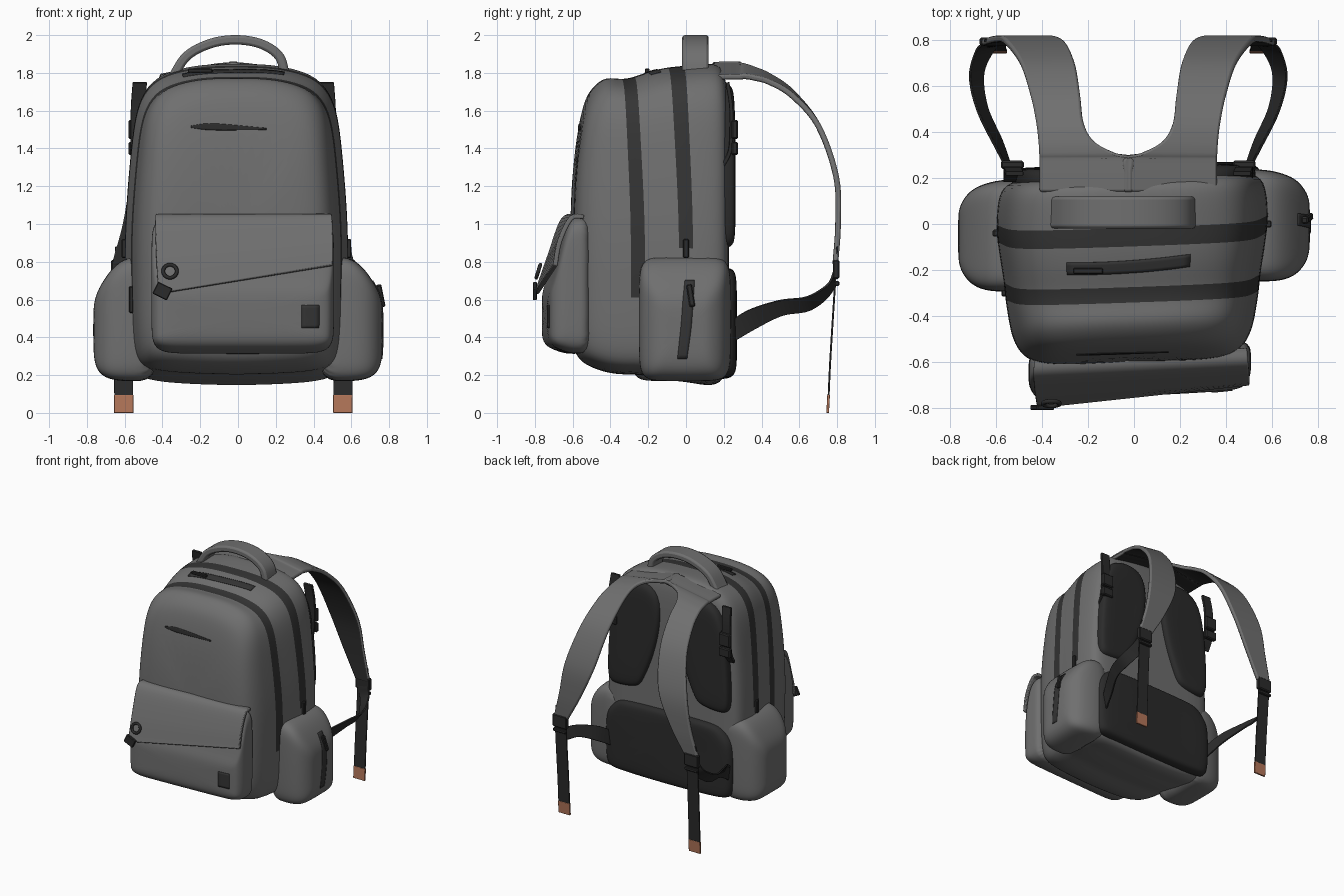
import bpy, bmesh, math
from mathutils import Vector

old = bpy.data.objects.get("Cube")
if old:
    bpy.data.objects.remove(old, do_unlink=True)


def material(name, r, g, b):
    m = bpy.data.materials.new(name)
    m.use_nodes = True
    m.diffuse_color = (r, g, b, 1)
    m.node_tree.nodes["Principled BSDF"].inputs["Base Color"].default_value = (r, g, b, 1)
    return m


GREY = material("grey fabric", .16, .16, .16)
ZIP = material("charcoal zip", .034, .034, .034)
BLACK = material("black webbing", .024, .024, .024)
COPPER = material("copper tip", .45, .18, .10)
OX = -.025  # the harness sits slightly off centre


def finish(name, bm, mats, angle=None):
    bmesh.ops.recalc_face_normals(bm, faces=bm.faces)
    me = bpy.data.meshes.new(name)
    bm.to_mesh(me)
    bm.free()
    for m in mats:
        me.materials.append(m)
    me.shade_smooth()
    if angle:
        me.set_sharp_from_angle(angle=math.radians(angle))
    ob = bpy.data.objects.new(name, me)
    bpy.context.collection.objects.link(ob)
    return ob


def loft(name, rings, mats, rule=None):
    """Skin closed rings, cap both ends and smooth by subdivision."""
    bm = bmesh.new()
    vs = [[bm.verts.new(p) for p in ring] for ring in rings]
    n = len(rings[0])
    for i in range(len(vs) - 1):
        for j in range(n):
            k = (j + 1) % n
            f = bm.faces.new((vs[i][j], vs[i][k], vs[i + 1][k], vs[i + 1][j]))
            if rule:
                f.material_index = rule(i, f.calc_center_median())
    bm.faces.new(vs[0])
    bm.faces.new(vs[-1])
    ob = finish(name, bm, mats)
    ob.modifiers.new("smooth", 'SUBSURF').levels = 2
    ob.modifiers["smooth"].render_levels = 2
    return ob


def spline(rows, steps=6):
    """Catmull-Rom through rows of centre + half-width vector."""
    rows = [Vector(r) for r in rows]
    pts = [rows[0] * 2 - rows[1]] + rows + [rows[-1] * 2 - rows[-2]]
    out = []
    for a, b, c, d in zip(pts, pts[1:], pts[2:], pts[3:]):
        for s in range(steps):
            t = s / steps
            out.append((b * 2 + (c - a) * t + (a * 2 - b * 5 + c * 4 - d) * t * t
                        + (b * 3 - a - c * 3 + d) * t ** 3) / 2)
    return [(Vector(r[:3]), Vector(r[3:])) for r in out + [rows[-1]]]


def ribbon(name, rows, thick, mats, bevel=.006):
    """Flat band along a path; a second material goes on its inner side."""
    path = spline(rows)
    bm = bmesh.new()
    rings = []
    for i, (c, h) in enumerate(path):
        t = path[min(i + 1, len(path) - 1)][0] - path[max(i - 1, 0)][0]
        n = t.cross(h).normalized() * thick / 2
        rings.append([bm.verts.new(p) for p in (c - h - n, c + h - n, c + h + n, c - h + n)])
    for a, b in zip(rings, rings[1:]):
        for j in range(4):
            k = (j + 1) % 4
            f = bm.faces.new((a[j], a[k], b[k], b[j]))
            f.material_index = int(j == 2 and len(mats) > 1)
    bm.faces.new(rings[0])
    bm.faces.new(rings[-1])
    ob = finish(name, bm, mats, 40)
    m = ob.modifiers.new("edge", 'BEVEL')
    m.width, m.segments, m.limit_method = bevel, 2, 'ANGLE'
    m.angle_limit = math.radians(50)
    return ob


def decal(name, rows, target, mat):
    """Thin plate wrapped on to another part."""
    bm = bmesh.new()
    grid = [[bm.verts.new(c + h * k / 2) for k in range(-2, 3)] for c, h in spline(rows, 8)]
    for a, b in zip(grid, grid[1:]):
        for j in range(4):
            bm.faces.new((a[j], a[j + 1], b[j + 1], b[j]))
    ob = finish(name, bm, [mat])
    w = ob.modifiers.new("wrap", 'SHRINKWRAP')
    w.target, w.wrap_mode, w.offset = target, 'ABOVE_SURFACE', .004
    ob.modifiers.new("plate", 'SOLIDIFY').thickness = .006
    return ob


def box(name, loc, size, mat=BLACK, rot=(0, 0, 0)):
    bm = bmesh.new()
    bmesh.ops.create_cube(bm, size=1)
    bmesh.ops.scale(bm, vec=size, verts=bm.verts)
    bmesh.ops.bevel(bm, geom=bm.edges[:], offset=min(size) * .2, segments=1, affect='EDGES')
    ob = finish(name, bm, [mat], 30)
    ob.location, ob.rotation_euler = loc, rot
    return ob


def round_rect(u0, u1, v0, v1, n=24, power=.3):
    """Superellipse points in a plane."""
    pts = []
    for i in range(n):
        a = 2 * math.pi * (i + .5) / n
        c, s = math.cos(a), math.sin(a)
        pts.append(((u0 + u1) / 2 + (u1 - u0) / 2 * math.copysign(abs(c) ** power, c),
                    (v0 + v1) / 2 + (v1 - v0) / 2 * math.copysign(abs(s) ** power, s)))
    return pts


# Main body: arched outline lofted front to back, zips are bands of faces
HALF = [(0, 0), (.45, .005), (.82, .015), (.95, .05), (.98, .14), (.99, .25), (1, .43), (.98, .58),
        (.945, .72), (.915, .82), (.86, .9), (.73, .96), (.5, .988), (.25, 1), (0, 1)]
OUTLINE = HALF + [(-x, z) for x, z in HALF[-2:0:-1]]
STATIONS = [(-.605, .22, .6, 1.35), (-.6, .39, .36, 1.63), (-.565, .48, .27, 1.71), (-.48, .525, .23, 1.765),
            (-.4, .54, .205, 1.775), (-.305, .555, .2, 1.765), (-.24, .56, .2, 1.775), (-.15, .575, .18, 1.81),
            (-.05, .59, .165, 1.83), (.012, .595, .16, 1.835), (.11, .59, .14, 1.85), (.18, .57, .15, 1.845),
            (.215, .5, .22, 1.76), (.215, .25, .5, 1.4)]


def body_ring(y, hw, z0, z1):
    ring = []
    for fx, fz in OUTLINE:
        z = z0 + fz * (z1 - z0)
        k = max(0, (z - 1) / .8)
        lean = .09 * k * k * (-.4 - y) / .2 if y < -.4 else (-.04 * k if -.33 < y < .08 else 0)
        ring.append((fx * hw - .008, y + lean + .035 * fx * hw, z))
    return ring


def zip_rule(i, c):
    return int((i == 5 and c.z > .6) or (i == 8 and c.z > .88))


body = loft("main_body", [body_ring(*s) for s in STATIONS], [GREY, ZIP], zip_rule)

# Front pocket, deeper toward its right, with slanted flap
FRONT = [(-.5, .48, .32, 1.04), (-.59, .485, .31, 1.045), (-.635, .485, .315, 1.03), (-.665, .485, .325, .95),
         (-.69, .48, .335, .84), (-.72, .465, .35, .71), (-.742, .44, .38, .65), (-.75, .33, .43, .59)]
front_pocket = loft("front_pocket", [[(x, y + .05 * x, z) for x, z in
                                      round_rect(.025 - w, .025 + w, a, b, 28, .22)]
                                     for y, w, a, b in FRONT], [GREY])
ribbon("front_flap", [(.03, -.56, 1.04, .462, .02, 0), (.03, -.63, 1.025, .468, .022, .005),
                      (.035, -.695, .87, .468, .027, .04), (.04, -.742, .705, .462, .05, .075)],
       .025, [GREY])
decal("square_patch", [(.385, -.74, .45, .048, 0, 0), (.385, -.74, .57, .048, 0, 0)], front_pocket, ZIP)
decal("chest_zip", [(-.25, -.57, 1.515, 0, 0, .006), (-.13, -.57, 1.515, 0, 0, .018),
                    (.15, -.57, 1.505, 0, 0, .005)], body, BLACK)
decal("top_zip", [(-.3, -.205, 1.82, 0, .03, 0), (-.02, -.19, 1.82, 0, .03, 0),
                  (.25, -.165, 1.82, 0, .03, 0)], body, ZIP)
box("top_zip_pull", (-.2, -.205, 1.812), (.13, .025, .02))
box("flap_tab", (-.4, -.8, .645), (.085, .022, .07), BLACK, (0, .45, 0))
bpy.ops.mesh.primitive_torus_add(location=(-.36, -.782, .75), rotation=(math.pi / 2 - .3, 0, 0),
                                 major_radius=.036, minor_radius=.01, major_segments=24, minor_segments=8)
eyelet = bpy.context.object
eyelet.name = "flap_eyelet"
eyelet.data.materials.append(BLACK)
eyelet.data.shade_smooth()

# Carry handle
ribbon("carry_handle", [(x, .05, z, 0, .07, 0) for x, z in
                        [(-.35, 1.77), (-.27, 1.89), (-.14, 1.957), (0, 1.975), (.13, 1.95),
                         (.22, 1.885), (.25, 1.78)]], .05, [GREY], .014)

# Back padding: upper pads splay outward toward the bottom
PAD = [(.23, .95), (.27, .89), (.46, .87), (.52, .89), (.535, 1), (.51, 1.4), (.46, 1.66), (.33, 1.75),
       (.1, 1.74), (.06, 1.5), (.13, 1.18)]
LOW = [(-.47, .19), (0, .18), (.47, .19), (.53, .21), (.55, .3), (.55, .6), (.52, .67), (.44, .75), (.36, .765),
       (0, .77), (-.36, .765), (-.44, .75), (-.52, .67), (-.55, .6), (-.55, .3), (-.53, .21)]


def pad(name, outline, depth):
    cx = sum(p[0] for p in outline) / len(outline)
    cz = sum(p[1] for p in outline) / len(outline)
    rings = [[(cx + (x - cx) * k, y + .02 * x, cz + (z - cz) * k) for x, z in outline]
             for k, y in [(1, .13), (1.02, .2), (.98, depth - .012), (.85, depth), (.4, depth)]]
    return loft(name, rings, [BLACK])


pad("lower_back_pad", LOW, .26)

# Shoulder strap: inner edge, outer edge, y, z, sideways droop
STRAP = [(-.02, .385, .14, 1.81, .035), (-.02, .385, .22, 1.812, .035), (-.02, .385, .285, 1.812, .035),
         (.06, .387, .31, 1.81, .03), (.15, .39, .36, 1.797, .025), (.195, .4, .44, 1.768, .018),
         (.21, .425, .56, 1.69, .01), (.235, .47, .7, 1.52, 0), (.29, .54, .795, 1.25, 0),
         (.4, .585, .805, 1, 0), (.525, .645, .79, .78, 0)]
LOWER_WEB = [(.5, .2, .4, 0, -.01, .05), (.56, .34, .49, .01, -.02, .05), (.635, .5, .555, .02, -.01, .04),
             (.66, .65, .58, .03, -.01, .035), (.62, .76, .66, .045, -.01, .02), (.585, .785, .75, .05, 0, 0)]
SIDE = [(.4, -.265, .215, .17, .81), (.56, -.275, .22, .165, .84), (.65, -.27, .2, .17, .79),
        (.715, -.24, .17, .19, .7), (.757, -.18, .11, .24, .62), (.767, -.12, .06, .34, .54)]


def sided(rows, s):
    return [(s * x + OX, y, z, hx, s * hy, s * hz) for x, y, z, hx, hy, hz in rows]


for s, side in ((1, "left"), (-1, "right")):
    pad(side + "_back_pad", [(s * x, z) for x, z in PAD], .252)

    # Side pocket
    pocket = loft(side + "_side_pocket", [[(s * x, y + .022 * s, z) for y, z in round_rect(a, b, c, d)]
                                          for x, a, b, c, d in SIDE], [GREY])
    if s > 0:
        decal("side_pocket_zip", [(.74, -.02, .29, 0, .026, 0), (.76, 0, .45, 0, .028, 0),
                                  (.75, .01, .58, 0, .028, 0), (.71, .02, .7, 0, .026, 0)], pocket, ZIP)
        box("side_pocket_pull", (.755, .025, .62), (.03, .03, .12), BLACK, (.15, -.2, 0))

    # Harness
    ribbon(side + "_shoulder_strap",
           sided([((a + b) / 2, y, z, (b - a) / 2, 0, -droop) for a, b, y, z, droop in STRAP], s),
           .03, [GREY, BLACK], .01)
    ribbon(side + "_lower_webbing", sided(LOWER_WEB, s), .012, [BLACK], .002)
    ribbon(side + "_hanging_webbing", sided([(.575, .8, .88, .05, 0, 0), (.585, .79, .7, .05, 0, 0),
                                             (.582, .765, .3, .05, 0, 0), (.58, .755, .09, .05, 0, 0)], s),
           .01, [BLACK], .002)
    ribbon(side + "_webbing_tip", sided([(.58, .755, .095, .051, 0, 0), (.58, .75, 0, .051, 0, 0)], s),
           .014, [COPPER], .002)
    box(side + "_strap_buckle", (s * .585 + OX, .795, .76), (.125, .035, .1))
    box(side + "_buckle_bar", (s * .585 + OX, .8, .685), (.115, .025, .025))

    # Compression webbing behind the shoulder
    ribbon(side + "_upper_webbing", sided([(.505, .19, 1.3, .038, 0, 0), (.505, .235, 1.4, .038, 0, 0),
                                           (.505, .24, 1.6, .038, 0, 0), (.495, .22, 1.75, .038, 0, 0)], s),
           .02, [BLACK], .003)
    for z, h in ((1.5, .1), (1.4, .07)):
        box(side + "_upper_buckle", (s * .505 + OX, .258, z), (.1, .035, h))

    # Zip pulls at the ends of the long zips
    box(side + "_main_zip_pull", (s * .595 - .008, -.02 + .02 * s, .87), (.025, .03, .1))
    if s < 0:
        box(side + "_front_zip_pull", (s * .565, -.3, .6), (.025, .03, .14))
